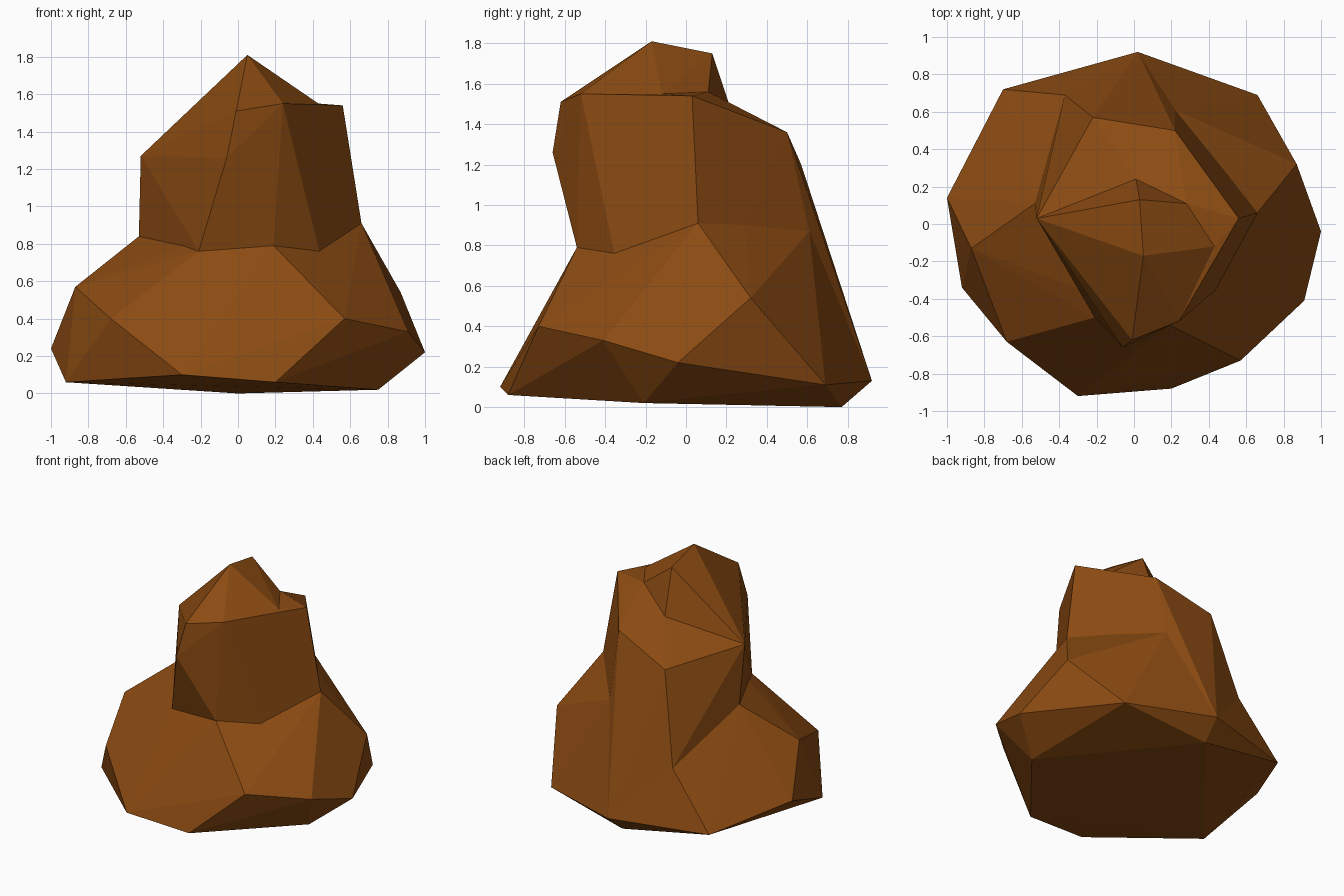
import bpy, bmesh

if "Cube" in bpy.data.objects:
    bpy.data.objects.remove(bpy.data.objects["Cube"])

stone = bpy.data.materials.new("brown stone")
stone.diffuse_color = (0.26, 0.07, 0.006, 1)
stone.use_nodes = True
stone.node_tree.nodes["Principled BSDF"].inputs["Base Color"].default_value = stone.diffuse_color


def chiselled_block(name, points):
    """Faceted convex block wrapped around a handful of corner points."""
    bm = bmesh.new()
    for p in points:
        bm.verts.new(p)
    bmesh.ops.convex_hull(bm, input=bm.verts[:])
    loose = [v for v in bm.verts if not v.link_faces]
    bmesh.ops.delete(bm, geom=loose, context='VERTS')
    bmesh.ops.recalc_face_normals(bm, faces=bm.faces[:])
    me = bpy.data.meshes.new(name)
    bm.to_mesh(me)
    bm.free()
    me.materials.append(stone)
    ob = bpy.data.objects.new(name, me)
    bpy.context.collection.objects.link(ob)
    return ob


# underside and widest ring of the base
foot = [(0, .77, 0), (.75, -.21, .02), (.2, -.88, .06), (-.3, -.92, .1),
        (-.92, -.34, .06), (-.7, .72, .12), (.66, .69, .11), (1, -.04, .22),
        (.91, -.41, .33), (.57, -.73, .4), (-.68, -.63, .4), (-1, .14, .24),
        (-.87, -.13, .57), (.87, .32, .54)]
# back slope shared by base and column
slope = [(.02, .92, .13), (-.37, .69, .53)]
# neck where the base meets the column
neck = [(-.53, .11, .84), (-.26, -.36, .8), (-.21, -.5, .76), (.19, -.54, .79),
        (.44, -.35, .74), (.66, .06, .91), (.48, .29, .9), (.22, .61, .87)]
# shoulders of the column, and the rim on which the peak sits
shoulder = [(-.06, -.66, 1.26), (.56, .03, 1.54), (.22, .5, 1.36), (-.22, .57, 1.2)]
rim = [(-.52, .03, 1.27), (-.01, -.62, 1.51), (.24, -.52, 1.55), (.43, -.12, 1.55),
       (.28, .11, 1.56), (.01, .24, 1.42)]
peak = [(.03, .13, 1.75), (.05, -.17, 1.81)]

rock = chiselled_block("rock", foot + slope + neck)
column = chiselled_block("rock_column", slope + neck + shoulder + rim)
cap = chiselled_block("rock_peak", rim + peak)

# fuse the blocks into one rock
bpy.context.view_layer.objects.active = rock
for part in (column, cap):
    mod = rock.modifiers.new("fuse", 'BOOLEAN')
    mod.operation = 'UNION'
    mod.solver = 'EXACT'
    mod.object = part
    bpy.ops.object.modifier_apply(modifier=mod.name)
    bpy.data.objects.remove(part)
